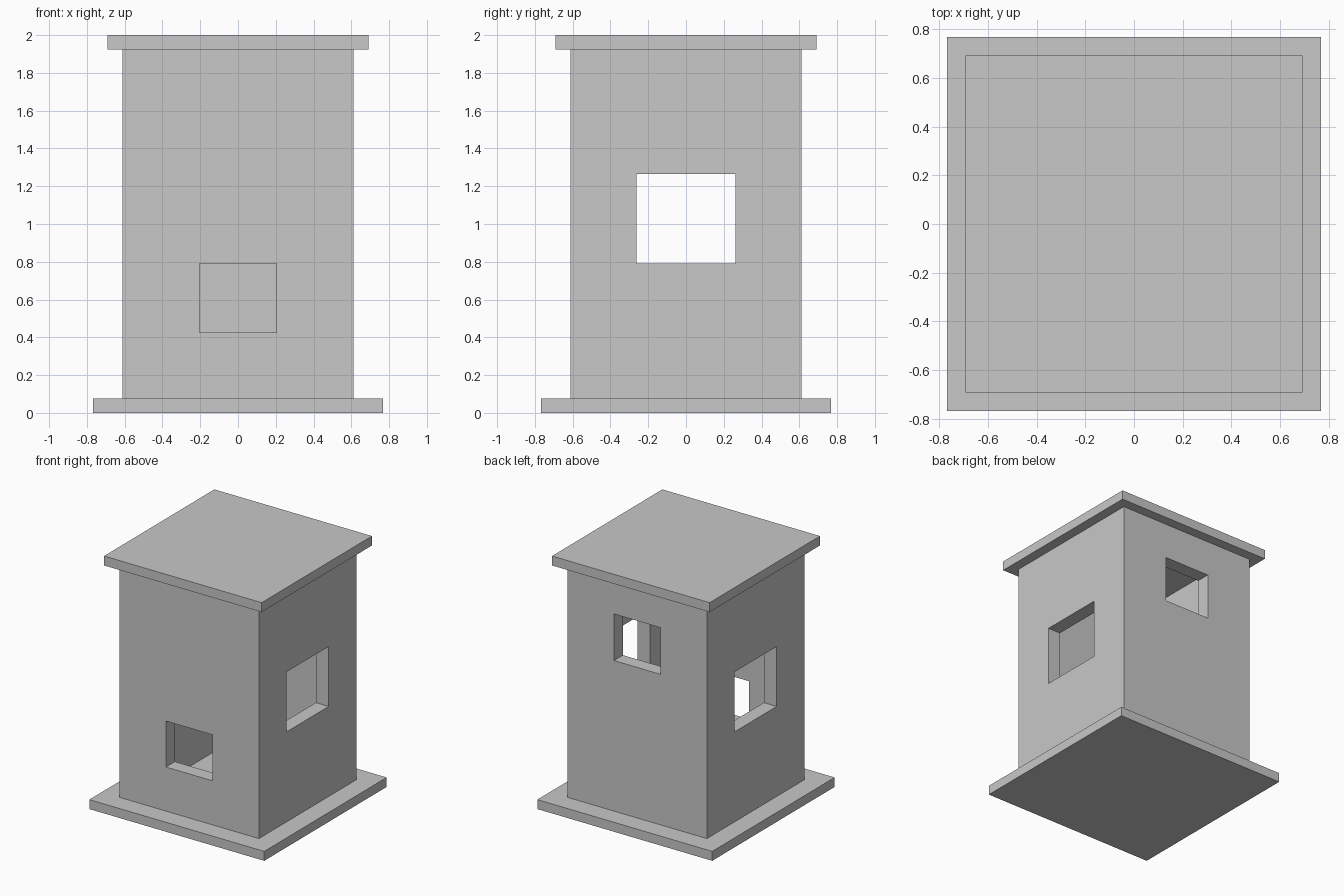
import bpy

if "Cube" in bpy.data.objects:
    bpy.data.objects.remove(bpy.data.objects["Cube"])

grey = bpy.data.materials.new("plain grey")
grey.diffuse_color = (0.58, 0.58, 0.58, 1)
grey.use_nodes = True
grey.node_tree.nodes["Principled BSDF"].inputs["Base Color"].default_value = grey.diffuse_color


def box(name, x, y, z):
    """Box from (min, max) ranges on each axis."""
    verts = [(a, b, c) for c in z for b in y for a in x]
    faces = [(0, 2, 3, 1), (4, 5, 7, 6), (0, 1, 5, 4),
             (1, 3, 7, 5), (3, 2, 6, 7), (2, 0, 4, 6)]
    mesh = bpy.data.meshes.new(name)
    mesh.from_pydata(verts, [], faces)
    mesh.materials.append(grey)
    ob = bpy.data.objects.new(name, mesh)
    bpy.context.collection.objects.link(ob)
    return ob


def square(name, half, z):
    return box(name, (-half, half), (-half, half), z)


OUT, INN = 0.612, 0.50
LOW, HIGH = 0.075, 1.925

# Base and roof slabs
square("base_slab", 0.768, (0, LOW))
square("roof_slab", 0.692, (HIGH, 2.0))

# Hollow square tower walls
walls = square("tower_walls", OUT, (LOW, HIGH))

# Cutters: inner room, low front window, side windows, high back window
cutters = [
    square("room_cutter", INN, (LOW - 0.1, HIGH + 0.1)),
    box("front_window_cutter", (-0.204, 0.204), (-0.8, -0.3), (0.425, 0.79)),
    box("side_window_cutter", (-0.8, 0.8), (-0.263, 0.263), (0.79, 1.265)),
    box("back_window_cutter", (-0.204, 0.204), (0.3, 0.8), (1.27, 1.64)),
]
for c in cutters:
    c.hide_render = True
    m = walls.modifiers.new(c.name, 'BOOLEAN')
    m.operation = 'DIFFERENCE'
    m.solver = 'EXACT'
    m.object = c

# Bake the cuts and drop the cutters
bpy.context.view_layer.update()
deps = bpy.context.evaluated_depsgraph_get()
cut_mesh = bpy.data.meshes.new_from_object(walls.evaluated_get(deps))
walls.modifiers.clear()
walls.data = cut_mesh
for c in cutters:
    bpy.data.objects.remove(c)
